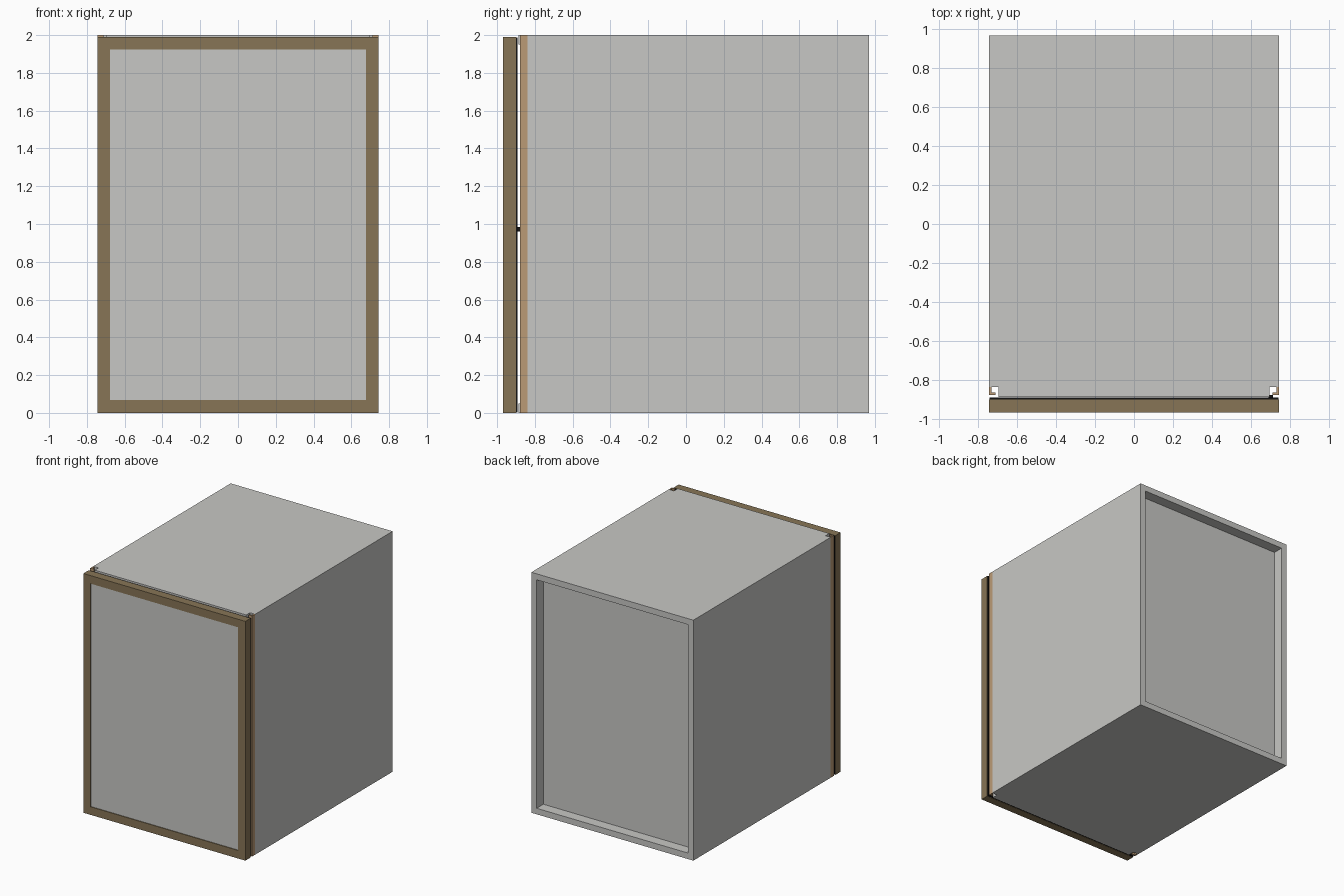
import bpy
import bmesh

if "Cube" in bpy.data.objects:
    bpy.data.objects.remove(bpy.data.objects["Cube"])


def material(name, rgb):
    m = bpy.data.materials.new(name)
    m.diffuse_color = (*rgb, 1)
    m.use_nodes = True
    m.node_tree.nodes["Principled BSDF"].inputs["Base Color"].default_value = m.diffuse_color
    return m


GREY = material("cabinet grey", (0.575, 0.575, 0.555))
BROWN = material("door brown", (0.242, 0.178, 0.093))
TAN = material("trim tan", (0.50, 0.33, 0.18))
BLACK = material("seal black", (0.006, 0.006, 0.006))


def prism(name, outline, axis, lo, hi, mat):
    """Extrude a closed 2D outline along z (xy outline) or y (xz outline)."""
    bm = bmesh.new()
    place = (lambda a, b, t: (a, b, t)) if axis == "z" else (lambda a, b, t: (a, t, b))
    face = bm.faces.new([bm.verts.new(place(a, b, lo)) for a, b in outline])
    top = bmesh.ops.extrude_face_region(bm, geom=[face])["geom"]
    shift = (0, 0, hi - lo) if axis == "z" else (0, hi - lo, 0)
    bmesh.ops.translate(bm, vec=shift, verts=[v for v in top if isinstance(v, bmesh.types.BMVert)])
    bmesh.ops.recalc_face_normals(bm, faces=bm.faces)
    mesh = bpy.data.meshes.new(name)
    bm.to_mesh(mesh)
    bm.free()
    mesh.materials.append(mat)
    obj = bpy.data.objects.new(name, mesh)
    bpy.context.collection.objects.link(obj)
    return obj


def box(name, x, y, z, mat):
    return prism(name, [(x[0], y[0]), (x[1], y[0]), (x[1], y[1]), (x[0], y[1])], "z", *z, mat)


def frame(name, half_w, z, width, y, mat):
    """Four mitred rails around an opening."""
    outer = [(-half_w, z[0]), (half_w, z[0]), (half_w, z[1]), (-half_w, z[1])]
    w = half_w - width
    inner = [(-w, z[0] + width), (w, z[0] + width), (w, z[1] - width), (-w, z[1] - width)]
    for i, side in enumerate(("bottom", "right", "top", "left")):
        j = (i + 1) % 4
        prism(f"{name}_{side}", [outer[i], outer[j], inner[j], inner[i]], "y", *y, mat)


W, IN = 0.745, 0.697          # outer and inner half widths
BACK, SIDE_FRONT = 0.968, -0.838

# Carcass: side walls stop short of the front, floor and roof reach further
box("right_wall", (IN, W), (SIDE_FRONT, BACK), (0, 2), GREY)
box("left_wall", (-W, -IN), (SIDE_FRONT, BACK), (0, 2), GREY)
box("floor_panel", (-IN, IN), (-0.888, BACK), (0, 0.05), GREY)
box("roof_panel", (-IN, IN), (-0.888, BACK), (1.95, 2), GREY)
box("back_panel", (-IN, IN), (0.865, 0.88), (0.05, 1.95), GREY)

# Angle trim in the front corner notches
for s, side in ((1, "right"), (-1, "left")):
    profile = [(W, -0.878), (W, SIDE_FRONT), (0.733, SIDE_FRONT),
               (0.733, -0.866), (0.712, -0.866), (0.712, -0.878)]
    prism(f"{side}_corner_trim", [(s * x, y) for x, y in profile], "z", 0, 2, TAN)

# Door: frame, infill panel, rear seal and bumper
frame("door_frame", W, (0, 1.99), 0.067, (-0.968, -0.9), BROWN)
box("door_panel", (-0.678, 0.678), (-0.962, -0.902), (0.067, 1.923), GREY)
frame("door_seal", W - 0.003, (0.003, 1.987), 0.06, (-0.9, -0.892), BLACK)
box("door_bumper", (0.69, 0.715), (-0.9, -0.879), (0.96, 0.985), BLACK)
